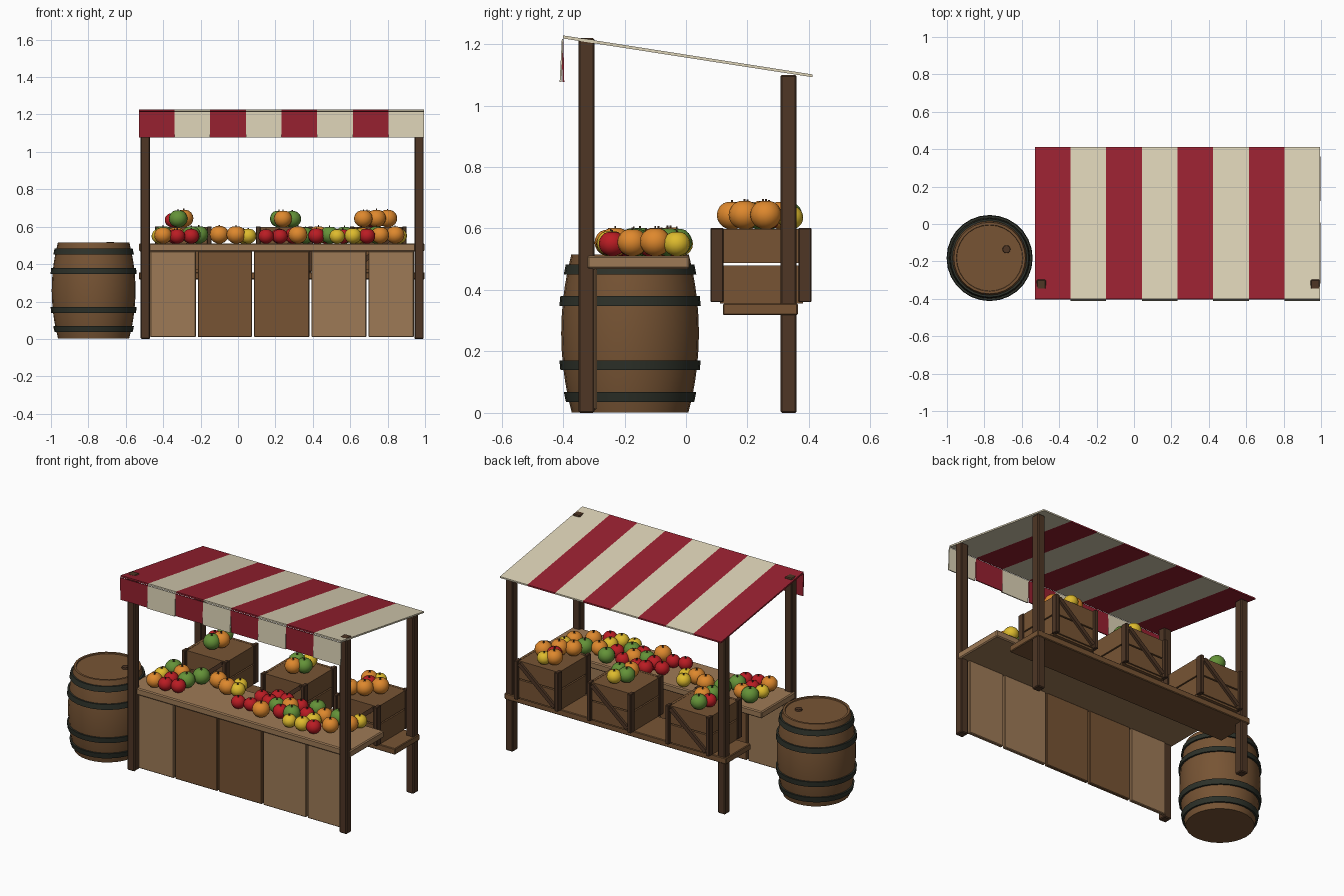
import bpy, bmesh, math, random
from mathutils import Vector

if "Cube" in bpy.data.objects:
    bpy.data.objects.remove(bpy.data.objects["Cube"])

random.seed(4)


def srgb(*c):
    return tuple((v / 255 / 12.92) if v < 11 else ((v / 255 + 0.055) / 1.055) ** 2.4 for v in c) + (1,)


def material(name, *c):
    m = bpy.data.materials.new(name)
    m.diffuse_color = srgb(*c)
    m.use_nodes = True
    m.node_tree.nodes["Principled BSDF"].inputs["Base Color"].default_value = m.diffuse_color
    return m


LIGHT = material("light_wood", 158, 122, 86)
MID = material("mid_wood", 119, 84, 52)
DARK = material("dark_wood", 78, 54, 37)
IRON = material("dark_iron", 45, 49, 41)
CLOTH_RED = material("red_cloth", 152, 33, 48)
CREAM = material("cream_cloth", 220, 210, 182)
RED = material("red_fruit", 186, 28, 35)
ORANGE = material("orange_fruit", 222, 136, 45)
GREEN = material("green_fruit", 100, 146, 56)
YELLOW = material("yellow_fruit", 222, 187, 45)


def finish(name, bm, mat, smooth=False):
    bmesh.ops.recalc_face_normals(bm, faces=bm.faces)
    for f in bm.faces:
        f.smooth = smooth
    me = bpy.data.meshes.new(name)
    bm.to_mesh(me)
    bm.free()
    for m in (mat if isinstance(mat, list) else [mat]):
        me.materials.append(m)
    ob = bpy.data.objects.new(name, me)
    bpy.context.collection.objects.link(ob)
    return ob


def box(name, x, y, z, mat, bevel=0.0):
    """Box from (min, max) ranges, with an optional small bevel."""
    bm = bmesh.new()
    bmesh.ops.create_cube(bm, size=1)
    for v in bm.verts:
        v.co = [r[0] + (c + 0.5) * (r[1] - r[0]) for c, r in zip(v.co, (x, y, z))]
    if bevel:
        bmesh.ops.bevel(bm, geom=bm.edges[:], offset=bevel, segments=1, affect='EDGES')
    return finish(name, bm, mat)


def lathe(name, profile, center, mat, sides=28, closed=False):
    """Spin (radius, height) points around a vertical axis."""
    bm = bmesh.new()
    rings = []
    for r, z in profile:
        rings.append([bm.verts.new((center[0] + r * math.cos(2 * math.pi * i / sides),
                                    center[1] + r * math.sin(2 * math.pi * i / sides),
                                    center[2] + z)) for i in range(sides)])
    pairs = list(zip(rings, rings[1:]))
    if closed:
        pairs.append((rings[-1], rings[0]))
    else:
        bm.faces.new(rings[0][::-1])
        bm.faces.new(rings[-1])
    for a, b in pairs:
        for i in range(sides):
            j = (i + 1) % sides
            bm.faces.new((a[i], a[j], b[j], b[i]))
    ob = finish(name, bm, mat)
    bpy.ops.object.select_all(action='DESELECT')
    ob.select_set(True)
    bpy.context.view_layer.objects.active = ob
    bpy.ops.object.shade_smooth_by_angle(angle=math.radians(35))
    return ob


def beam(name, a, b, width, depth, mat):
    """Flat diagonal board in the xz plane."""
    a, b = Vector(a), Vector(b)
    side = (b - a).normalized().cross(Vector((0, 1, 0))) * width / 2
    off = Vector((0, depth / 2, 0))
    bm = bmesh.new()
    lo, hi = [[bm.verts.new(p + s) for p in (a - side, a + side, b + side, b - side)] for s in (-off, off)]
    bm.faces.new(lo)
    bm.faces.new(hi)
    for i in range(4):
        j = (i + 1) % 4
        bm.faces.new((lo[i], lo[j], hi[j], hi[i]))
    return finish(name, bm, mat)


# Corner posts
for x in (-0.52, 0.943):
    box("front_post", (x, x + 0.05), (-0.35, -0.298), (0, 1.22), DARK, 0.005)
    box("back_post", (x, x + 0.05), (0.308, 0.36), (0, 1.10), DARK, 0.005)

# Striped awning and its hanging valance
X0, X1, N = -0.53, 0.995, 8
W = (X1 - X0) / N


def striped_sheet(name, rows):
    """Stripes swept along a closed yz outline; rows(i) gives the outline of stripe i."""
    bm = bmesh.new()
    for i in range(N):
        a, b = [[bm.verts.new((x, y, z)) for y, z in rows(i)] for x in (X0 + i * W, X0 + (i + 1) * W)]
        n = len(a)
        faces = [bm.faces.new(a[::-1]), bm.faces.new(b)]
        faces += [bm.faces.new((a[k], a[(k + 1) % n], b[(k + 1) % n], b[k])) for k in range(n)]
        for f in faces:
            f.material_index = i % 2
    return finish(name, bm, [CLOTH_RED, CREAM])


striped_sheet("awning", lambda i: [(-0.40, 1.218), (0.412, 1.092), (0.412, 1.101), (-0.40, 1.228)])


def valance_rows(i):
    y = -0.411 if i % 2 else -0.402
    return [(-0.404, 1.216), (y, 1.077), (y + 0.006, 1.077), (-0.399, 1.216)]


striped_sheet("valance", valance_rows)

# Counter with front panels
box("counter_top", (-0.53, 0.998), (-0.322, 0.012), (0.468, 0.511), LIGHT, 0.006)
edges = [-0.475, -0.22, 0.08, 0.387, 0.692, 0.945]
for i, mat in enumerate((LIGHT, MID, MID, LIGHT, LIGHT)):
    box("front_panel", (edges[i] + 0.005, edges[i + 1] - 0.005), (-0.312, -0.29), (0.01, 0.47), mat, 0.004)

# Rear shelf
box("rear_shelf", (-0.53, 0.998), (0.12, 0.364), (0.318, 0.356), MID, 0.004)

# Crates on the shelf
for cx in (-0.293, 0.248, 0.75):
    xa, xb, ya, yb = cx - 0.152, cx + 0.152, 0.08, 0.408
    for z in ((0.368, 0.48), (0.488, 0.598)):
        for s in (-1, 1):
            xs = cx + s * 0.137
            box("crate_side_slat", (xs - 0.008, xs + 0.008), (0.11, 0.38), z, MID)
            ys = 0.244 + s * 0.137
            box("crate_end_slat", (xa + 0.01, xb - 0.01), (ys - 0.008, ys + 0.008), z, MID)
    box("crate_floor", (xa + 0.01, xb - 0.01), (0.11, 0.38), (0.356, 0.372), MID)
    box("crate_lid", (xa + 0.01, xb - 0.01), (0.10, 0.388), (0.587, 0.597), MID)
    for x in (xa, xb - 0.024):
        for y in (ya, yb - 0.042):
            box("crate_corner", (x, x + 0.024), (y, y + 0.042), (0.36, 0.602), DARK, 0.003)
    for y in (ya + 0.012, yb - 0.012):
        beam("crate_brace", (xa + 0.03, y, 0.38), (xb - 0.03, y, 0.585), 0.024, 0.016, DARK)

# Barrel with iron hoops and a bung
B = (-0.772, -0.182, 0)


def barrel_radius(z):
    return 0.224 - 0.034 * ((z - 0.26) / 0.26) ** 2


profile = [(barrel_radius(k * 0.0515), k * 0.0515) for k in range(11)]
profile[0] = (profile[0][0], 0.002)
lathe("barrel", profile + [(0.178, 0.515), (0.176, 0.509)], B, MID)
for z in (0.052, 0.155, 0.364, 0.467):
    lo, hi = z - 0.016, z + 0.016
    r0, r1 = barrel_radius(lo), barrel_radius(hi)
    lathe("barrel_hoop", [(r0 - 0.01, lo), (r0 + 0.01, lo), (r1 + 0.01, hi), (r1 - 0.01, hi)], B, IRON, 28, True)
lathe("barrel_bung", [(0.022, 0), (0.02, 0.014)], (-0.682, -0.135, 0.505), DARK, 12)


# Fruit: a sphere dimpled at the top, with a short stem
def fruit(x, y, base, mat):
    r = 0.05 if mat in (ORANGE, GREEN) else 0.044
    r *= random.uniform(0.94, 1.04)
    bm = bmesh.new()
    bmesh.ops.create_uvsphere(bm, u_segments=16, v_segments=10, radius=r)
    for v in bm.verts:
        d = math.hypot(v.co.x, v.co.y) / r
        if v.co.z > 0:
            v.co.z -= r * 0.22 * max(0, 1 - d / 0.5) ** 2
        v.co.z *= 0.94
        v.co += Vector((x, y, base + r * 0.93))
    finish("fruit", bm, mat, True)
    box("fruit_stem", (x - 0.003, x + 0.003), (y - 0.003, y + 0.003),
        (base + r * 1.5, base + r * 1.93), DARK)


counter_fruit = {
    RED: [(-.325, -.25), (-.34, -.17), (-.25, -.23), (.15, -.21), (.225, -.195), (.22, -.08), (.295, -.11),
          (.30, -.03), (.42, -.18), (.47, -.05), (.69, -.24), (.56, -.12), (.36, -.03)],
    ORANGE: [(-.40, -.25), (-.33, -.08), (-.10, -.05), (-.01, -.09), (.32, -.23), (.43, -.10), (.66, -.09),
             (.76, -.175), (.84, -.10)],
    GREEN: [(-.25, -.15), (-.21, -.06), (-.40, -.06), (.36, -.13), (.49, -.17), (.74, -.06), (.57, -.03)],
    YELLOW: [(-.42, -.15), (.055, -.08), (.53, -.25), (.615, -.245), (.64, -.17), (.86, -.03), (.03, -.02)],
}
crate_fruit = {
    ORANGE: [(-.29, .25), (.67, .15), (.74, .19), (.80, .26), (.69, .31), (.24, .20)],
    GREEN: [(-.32, .20), (.22, .27), (.29, .24), (-.32, .33)],
    RED: [(.72, .265), (-.35, .27)],
    YELLOW: [(.74, .34), (.27, .32)],
}
for spots, base in ((counter_fruit, 0.51), (crate_fruit, 0.597)):
    for mat, places in spots.items():
        for x, y in places:
            fruit(x, y, base, mat)
